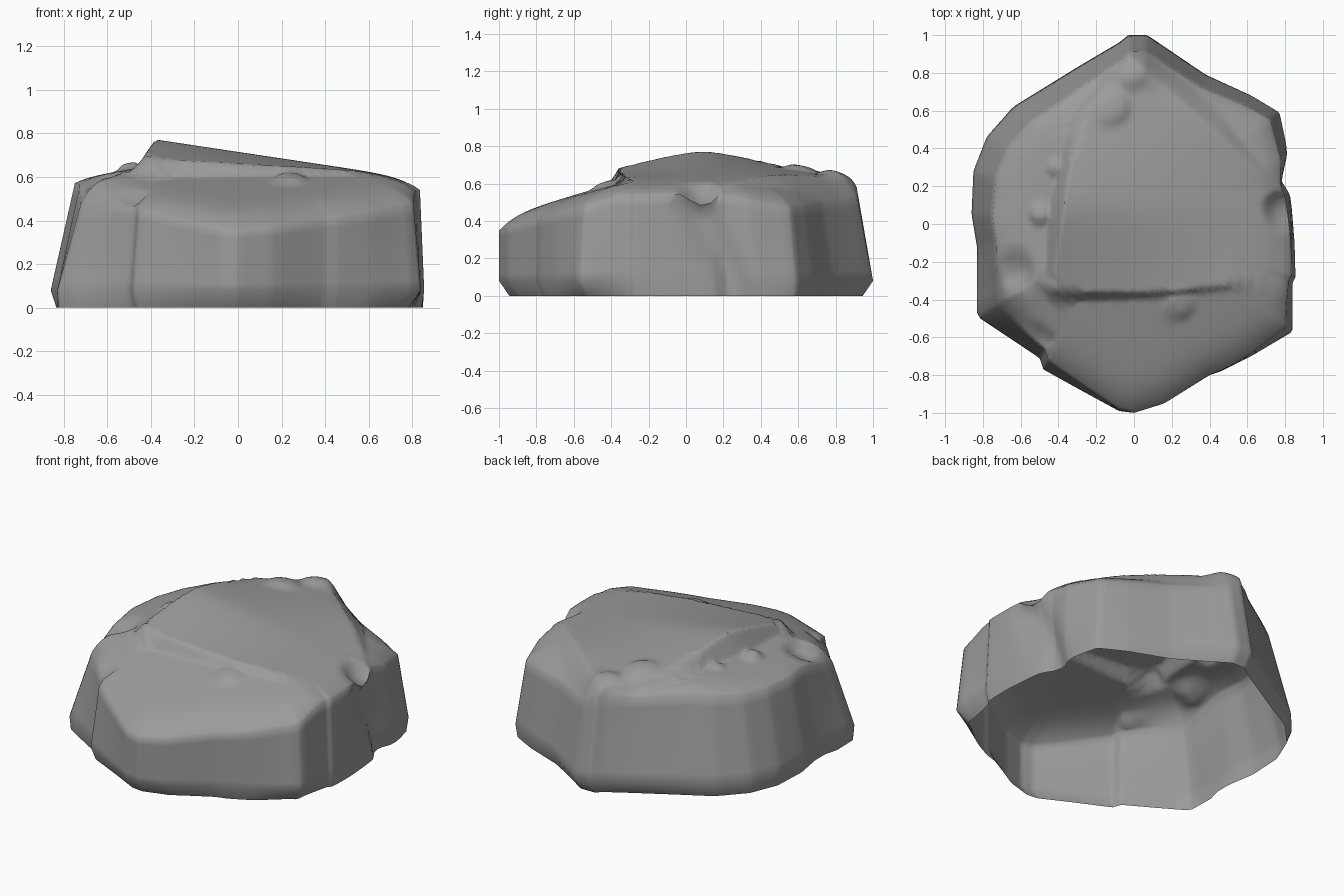
import bpy
import bmesh
import math
from mathutils import Vector

default_cube = bpy.data.objects.get("Cube")
if default_cube:
    bpy.data.objects.remove(default_cube, do_unlink=True)

# Widest outline of the boulder, counter-clockwise from the back point
OUTLINE = [(.07, 1), (-.03, 1), (-.08, .96), (-.3, .83), (-.64, .62), (-.78, .46),
           (-.85, .28), (-.86, .05), (-.83, -.13), (-.83, -.49), (-.5, -.71),
           (-.48, -.77), (-.3, -.87), (-.08, -.99), (0, -1), (.16, -.95),
           (.4, -.8), (.46, -.78), (.62, -.7), (.84, -.57),
           (.84, -.31), (.855, -.28), (.85, -.1), (.83, .15), (.81, .22),
           (.82, .36), (.77, .59), (.62, .68), (.38, .79)]

# Local knobs (raised) and dents (sunken): x, y, radius, height
KNOBS = [(-.12, .62, .09, .03), (-.5, .05, .05, .03), (-.42, .3, .04, .02),
         (.24, -.43, .07, .025), (-.02, .84, .12, .04),
         (-.62, -.25, .08, -.05), (.78, .08, .08, -.06), (-.48, -.6, .05, -.03)]

FRONT_LEFT = Vector((-.86, -.51))
FRONT_RIGHT = Vector((.83, -.56))
SEGMENT_STEPS = 5
CORNER_CUT = .05
WALL_RINGS = 8
TOP_RINGS = 60


def slab_height(x, y, left, front, back):
    """Tilted cap slab with a soft ridge, ending in ledges."""
    ridge = y - .1
    slope = max(0, .12 - .25 * x) if ridge > 0 else max(.02, .15 - .25 * x)
    fall = slope * (math.hypot(ridge, .1) - .1)
    ledge = max(0, left * 1.8, front * 1.5, back * .8)
    return .715 - .15 * x - fall - ledge


def base_height(x, front, back):
    """Lower shoulders surrounding the cap slab."""
    past_edge = x + .44
    left_shoulder = .645 + (.17 if past_edge < 0 else -.04) * past_edge
    front_shoulder = .61 - .3 * front
    back_shoulder = .6 - .28 * back
    return min(left_shoulder, front_shoulder, back_shoulder)


def top_height(x, y):
    edge_x = -.43 + .15 * (y + .3) + max(0, y - .58) * .7
    edge_y = -.36 + .08 * max(0, x - .1)
    left, front = edge_x - x, edge_y - y
    back = .667 * x + .745 * y - .65
    z = max(base_height(x, front, back), slab_height(x, y, left, front, back))
    for kx, ky, radius, height in KNOBS:
        z += height * math.exp(-(((x - kx) ** 2 + (y - ky) ** 2) / radius ** 2) ** 2)
    return z


def rounded_outline(points):
    """Sample every edge between its trimmed ends, which softens the corners."""
    result = []
    for i, start in enumerate(points):
        a, b = Vector(start), Vector(points[(i + 1) % len(points)])
        for s in range(SEGMENT_STEPS):
            t = CORNER_CUT + (1 - 2 * CORNER_CUT) * s / (SEGMENT_STEPS - 1)
            result.append(a.lerp(b, t))
    return result


def grooved(spot, z):
    """Leaning crack down the left wall."""
    if spot.x > .5:
        offset = (spot.y - .29 + .49 * z) / .09
        spot = spot - Vector((.045 * math.exp(-offset ** 2), 0))
    return (*spot, z)


def toward(direction, corner):
    """One when facing the corner, fading to zero beside it."""
    return math.exp(-((direction - corner).length / .22) ** 2)


def column(point):
    """Points from the ground up the wall, then inward over the top."""
    d = point.normalized()
    left_corner, right_corner = toward(d, FRONT_LEFT), toward(d, FRONT_RIGHT)
    left_tuck = .03 * max(0, -d.x) if d.y > -.3 else 0
    foot = point * (1 - .055 * abs(d.y) ** 3 - left_tuck - .06 * right_corner)
    lean = .025 + .1 * max(0, -d.x) + .06 * max(0, d.y) - .025 * max(0, -d.y)
    lean += .03 * left_corner + .03 * right_corner
    rim = point * (1 - lean)
    drop = .05 + .02 * abs(d.y) - .03 * max(0, -d.x) + .09 * left_corner
    rim_z = top_height(*rim) - drop
    path = [grooved(foot, 0)]
    for ring in range(WALL_RINGS):
        f = ring / WALL_RINGS
        path.append(grooved(point.lerp(rim, f), .08 + (rim_z - .08) * f))
    for ring in range(TOP_RINGS):
        t = 1 - ring / TOP_RINGS
        spot = rim * t
        path.append((*spot, top_height(*spot) - drop * t ** 12))
    return path


# Boulder shell, open underneath
bm = bmesh.new()
columns = [[bm.verts.new(p) for p in column(point)]
           for point in rounded_outline(OUTLINE)]
crown = bm.verts.new((0, 0, top_height(0, 0)))
for i, here in enumerate(columns):
    after = columns[(i + 1) % len(columns)]
    for k in range(len(here) - 1):
        bm.faces.new((here[k], after[k], after[k + 1], here[k + 1]))
    bm.faces.new((here[-1], after[-1], crown))

mesh = bpy.data.meshes.new("boulder")
bm.to_mesh(mesh)
bm.free()
boulder = bpy.data.objects.new("boulder", mesh)
bpy.context.collection.objects.link(boulder)

# Plain grey stone
stone = bpy.data.materials.new("grey stone")
stone.use_nodes = True
grey = (.33, .33, .33, 1)
stone.diffuse_color = grey
stone.node_tree.nodes["Principled BSDF"].inputs["Base Color"].default_value = grey
mesh.materials.append(stone)

bpy.ops.object.select_all(action="DESELECT")
boulder.select_set(True)
bpy.context.view_layer.objects.active = boulder
bpy.ops.object.shade_smooth_by_angle(angle=math.radians(60))
